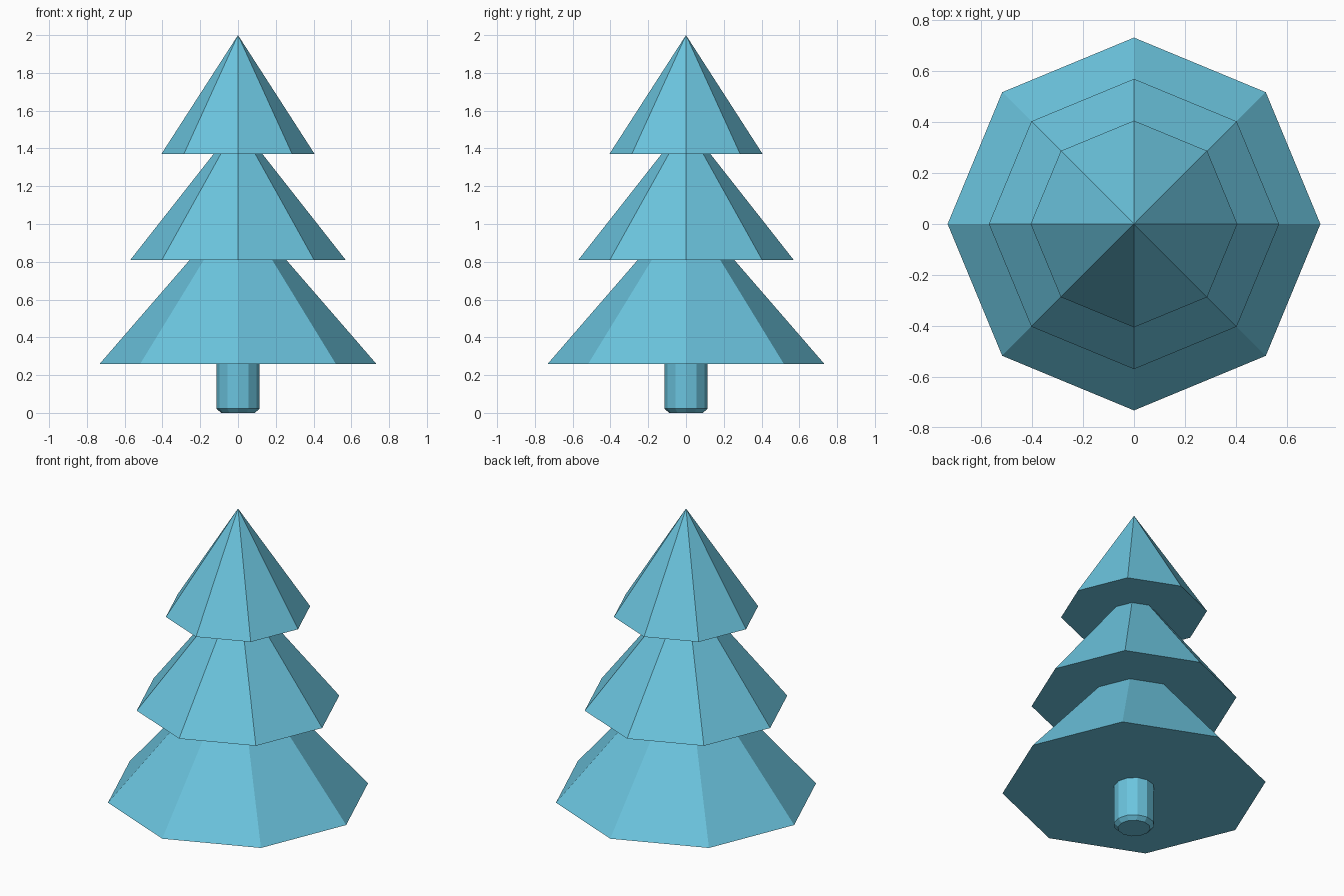
import bpy, bmesh
from mathutils import Matrix

cube = bpy.data.objects.get("Cube")
if cube:
    bpy.data.objects.remove(cube, do_unlink=True)

# Single flat colour
COLOUR = (0.147, 0.552, 0.73, 1.0)
mat = bpy.data.materials.new("sky_blue")
mat.use_nodes = True
mat.diffuse_color = COLOUR
bsdf = next(n for n in mat.node_tree.nodes if n.type == 'BSDF_PRINCIPLED')
bsdf.inputs["Base Color"].default_value = COLOUR


def cone(name, sides, z0, z1, r0, r1=0.0):
    """Closed, flat-shaded cone or cylinder between two heights."""
    bm = bmesh.new()
    bmesh.ops.create_cone(bm, cap_ends=True, segments=sides, radius1=r0, radius2=r1,
                          depth=z1 - z0, matrix=Matrix.Translation((0, 0, (z0 + z1) / 2)))
    bmesh.ops.remove_doubles(bm, verts=bm.verts, dist=1e-5)
    bmesh.ops.recalc_face_normals(bm, faces=bm.faces)
    mesh = bpy.data.meshes.new(name)
    bm.to_mesh(mesh)
    bm.free()
    mesh.materials.append(mat)
    obj = bpy.data.objects.new(name, mesh)
    bpy.context.collection.objects.link(obj)
    return obj


# Three eight-sided tiers of branches
cone("lower_branches", 8, 0.26, 1.105, 0.732)
cone("middle_branches", 8, 0.81, 1.535, 0.57)
cone("top_branches", 8, 1.37, 2.0, 0.406)

# Trunk with a chamfered foot
trunk = cone("trunk", 12, 0.0, 0.30, 0.113, 0.113)
bm = bmesh.new()
bm.from_mesh(trunk.data)
foot = [e for e in bm.edges if all(v.co.z < 0.01 for v in e.verts)]
bmesh.ops.bevel(bm, geom=foot, offset=0.022, segments=1, affect='EDGES')
bm.to_mesh(trunk.data)
bm.free()
